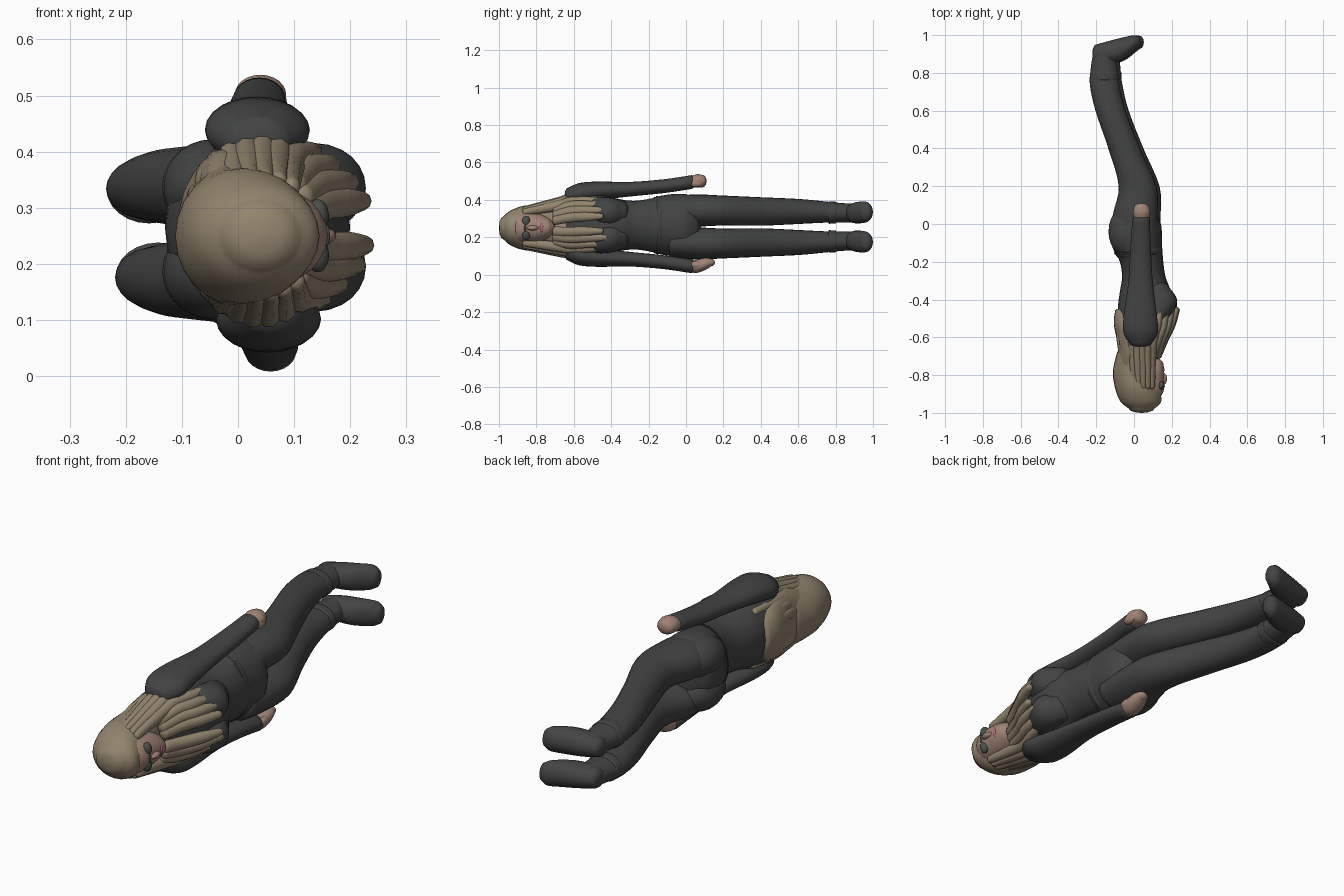
import bpy, bmesh, math
from mathutils import Vector


def material(name, rgb):
    m = bpy.data.materials.new(name)
    m.diffuse_color = (*rgb, 1)
    return m


CLOTH = material("dark_cloth", (0.055, 0.058, 0.056))
SEAM = material("seam_cloth", (0.035, 0.037, 0.036))
HAIR = material("blond_hair", (0.29, 0.23, 0.155))
SKIN = material("skin", (0.36, 0.23, 0.18))
LIPS = material("lips", (0.42, 0.14, 0.18))
LENS = material("dark_lens", (0.07, 0.08, 0.07))


def finish(name, bm, mat):
    bmesh.ops.recalc_face_normals(bm, faces=bm.faces)
    me = bpy.data.meshes.new(name)
    bm.to_mesh(me)
    bm.free()
    me.materials.append(mat)
    for p in me.polygons:
        p.use_smooth = True
    ob = bpy.data.objects.new(name, me)
    bpy.context.collection.objects.link(ob)
    return ob


def spline(rows, steps=4):
    out = []
    for i in range(len(rows) - 1):
        p = [rows[max(0, min(len(rows) - 1, i + k))] for k in (-1, 0, 1, 2)]
        for s in range(steps):
            t = s / steps
            out.append([0.5 * (2 * b + (c - a) * t + (2 * a - 5 * b + 4 * c - d) * t * t
                        + (3 * b - a - 3 * c + d) * t ** 3) for a, b, c, d in zip(*p)])
    return out + [list(rows[-1])]


def loft(name, rows, mat, cap=0.02, axis="y", sides=24):
    """Skin elliptical rings (along, across, z, r_across, r_z) with rounded ends."""
    rings = spline(rows)
    for end, sign in ((0, -1), (-1, 1)):
        t, a, z, ra, rz = rings[end]
        extra = [[t + sign * cap * math.sin(q), a, z, ra * math.cos(q), rz * math.cos(q)]
                 for q in (0.5, 1.0, 1.5)]
        rings = extra[::-1] + rings if sign < 0 else rings + extra
    bm = bmesh.new()
    loops = []
    for t, a, z, ra, rz in rings:
        loop = []
        for k in range(sides):
            q = 2 * math.pi * k / sides
            u, w = a + ra * math.cos(q), z + rz * math.sin(q)
            loop.append(bm.verts.new((u, t, w) if axis == "y" else (t, u, w)))
        loops.append(loop)
    for l0, l1 in zip(loops, loops[1:]):
        for k in range(sides):
            j = (k + 1) % sides
            bm.faces.new((l0[k], l0[j], l1[j], l1[k]))
    bm.faces.new(loops[0])
    bm.faces.new(loops[-1])
    return finish(name, bm, mat)


def ball(name, loc, radii, mat):
    bm = bmesh.new()
    bmesh.ops.create_uvsphere(bm, u_segments=24, v_segments=14, radius=1)
    for v in bm.verts:
        v.co = Vector([c * r + l for c, r, l in zip(v.co, radii, loc)])
    return finish(name, bm, mat)


def mirrored(rows, mid, s, dx=0.0, axis="y"):
    if axis == "y":
        return [(t, a + dx, mid + s * z, ra, rz) for t, a, z, ra, rz in rows]
    return [(t + dx, a, mid + s * z, ra, rz) for t, a, z, ra, rz in rows]


# torso and hips
loft("shirt", [(-0.67, 0.03, 0.255, 0.05, 0.06), (-0.63, 0.03, 0.26, 0.08, 0.16),
               (-0.57, 0.035, 0.265, 0.11, 0.20), (-0.45, 0.055, 0.265, 0.14, 0.165),
               (-0.36, 0.06, 0.265, 0.135, 0.14), (-0.28, 0.052, 0.265, 0.115, 0.13),
               (-0.2, 0.04, 0.265, 0.115, 0.14), (-0.13, 0.02, 0.265, 0.13, 0.157)], CLOTH)
loft("hips", [(-0.17, 0.028, 0.265, 0.122, 0.15), (-0.08, 0.01, 0.265, 0.138, 0.165),
              (0.0, 0.01, 0.265, 0.133, 0.165), (0.05, 0.015, 0.265, 0.10, 0.14)], CLOTH, 0.03)
loft("waistband", [(-0.16, 0.024, 0.265, 0.127, 0.155), (-0.15, 0.022, 0.265, 0.129, 0.157)],
     SEAM, 0.005)
loft("neck", [(-0.76, 0.03, 0.252, 0.055, 0.055), (-0.62, 0.04, 0.258, 0.065, 0.07)], SKIN)

LEG = [(-0.08, 0.01, 0.085, 0.115, 0.078), (0.05, 0.013, 0.088, 0.118, 0.086),
       (0.2, 0.025, 0.088, 0.1, 0.08), (0.4, -0.045, 0.083, 0.085, 0.076),
       (0.6, -0.118, 0.083, 0.08, 0.067), (0.74, -0.15, 0.08, 0.078, 0.057),
       (0.83, -0.152, 0.076, 0.07, 0.052), (0.91, -0.15, 0.074, 0.06, 0.05)]
FOOT = [(-0.195, 0.90, 0.073, 0.05, 0.042), (-0.13, 0.908, 0.074, 0.06, 0.054),
        (-0.06, 0.926, 0.077, 0.06, 0.058), (0.0, 0.955, 0.08, 0.044, 0.056),
        (0.022, 0.962, 0.08, 0.034, 0.046)]
ARM = [(-0.63, 0.035, 0.15, 0.06, 0.045), (-0.57, 0.035, 0.165, 0.092, 0.055),
       (-0.47, 0.033, 0.178, 0.086, 0.05), (-0.3, 0.035, 0.187, 0.064, 0.039),
       (-0.12, 0.035, 0.203, 0.054, 0.037), (0.03, 0.038, 0.225, 0.046, 0.037)]
HAND = [(0.02, 0.038, 0.227, 0.036, 0.028), (0.06, 0.04, 0.231, 0.046, 0.036),
        (0.09, 0.04, 0.23, 0.04, 0.033)]
LONG_HAND = [(0.02, 0.038, 0.227, 0.036, 0.03), (0.06, 0.04, 0.225, 0.044, 0.035),
             (0.105, 0.042, 0.212, 0.04, 0.032), (0.135, 0.045, 0.205, 0.028, 0.02)]

# limbs on both sides
for side, s, dleg, darm, hand in (("upper", 1, -0.006, 0.0, HAND),
                                  ("lower", -1, 0.01, 0.02, LONG_HAND)):
    loft(side + "_leg", mirrored(LEG, 0.255, s, dleg), CLOTH)
    loft(side + "_boot", mirrored(FOOT, 0.255, s, dleg, "x"), CLOTH, axis="x")
    ankle = [(t, -0.152, 0.077, 0.076, r) for t, r in ((0.765, 0.06), (0.8, 0.058))]
    loft(side + "_boot_cuff", mirrored(ankle, 0.255, s, dleg), CLOTH, 0.01)
    loft(side + "_sleeve", mirrored(ARM, 0.27, s, darm), CLOTH)
    loft(side + "_hand", mirrored(hand, 0.27, s, darm), SKIN)
    ball(side + "_thumb", (0.07 + darm, 0.055, 0.27 + s * 0.218), (0.017, 0.036, 0.02), SKIN)
    # bust slopes gently into the shirt
    loft(side + "_bust", mirrored([(-0.54, 0.08, 0.075, 0.065, 0.06), (-0.47, 0.125, 0.072, 0.082, 0.078),
                                   (-0.40, 0.145, 0.07, 0.083, 0.076), (-0.34, 0.12, 0.065, 0.07, 0.065)],
                                  0.265, s), CLOTH, 0.035)
    ball(side + "_buttock", (-0.045, -0.04, 0.262 + s * 0.075), (0.09, 0.13, 0.085), CLOTH)

# head and face
loft("face", [(-0.95, 0.05, 0.25, 0.06, 0.06), (-0.89, 0.06, 0.25, 0.095, 0.085),
              (-0.80, 0.065, 0.25, 0.095, 0.08), (-0.74, 0.08, 0.25, 0.075, 0.056),
              (-0.72, 0.085, 0.25, 0.055, 0.038)], SKIN)
ball("nose", (0.155, -0.82, 0.25), (0.02, 0.032, 0.014), SKIN)
ball("lips", (0.15, -0.772, 0.25), (0.012, 0.012, 0.026), LIPS)
for s in (-1, 1):
    ball("glasses_lens", (0.142, -0.855, 0.25 + s * 0.035), (0.02, 0.022, 0.03), LENS)
ball("glasses_bridge", (0.157, -0.86, 0.25), (0.007, 0.006, 0.02), LENS)

# hair cap and hanging back hair
loft("hair_cap", [(-0.975, 0.04, 0.25, 0.07, 0.062), (-0.94, 0.036, 0.25, 0.108, 0.092),
                  (-0.87, 0.018, 0.25, 0.118, 0.118), (-0.78, 0.0, 0.25, 0.112, 0.123),
                  (-0.68, 0.0, 0.255, 0.09, 0.135)], HAIR, 0.025)
loft("hair_back", [(-0.75, -0.025, 0.255, 0.065, 0.115), (-0.65, -0.02, 0.26, 0.065, 0.145),
                   (-0.53, -0.025, 0.262, 0.082, 0.135), (-0.46, -0.025, 0.262, 0.075, 0.10)], HAIR)

# hair locks hanging around head, over shoulders and chest
for i, deg in enumerate(range(15, 156, 14)):
    for s in (-1, 1):
        q = math.radians(deg + 3 * s)
        c, n = math.cos(q), s * math.sin(q)
        front = deg < 70
        side = 70 <= deg < 115
        end = (-0.43 if front else -0.56 if side else -0.47) + 0.025 * (i % 3 - 1)
        reach = 0.155 if front else 0.12
        wide = 0.026 if front else 0.022
        path = [(-0.86, 0.045 + 0.1 * c, 0.25 + 0.1 * n, 0.016, 0.019),
                (-0.69, 0.04 + 0.10 * c, 0.255 + 0.13 * n, 0.028, 0.030),
                (-0.62, 0.04 + 0.118 * c, 0.26 + 0.148 * n, wide, 0.028)]
        if not side:
            path.append((-0.54, 0.042 + reach * c, 0.263 + 0.15 * n, wide, 0.026))
        path.append((end, 0.045 + (reach + 0.03 * front) * c, 0.265 + 0.152 * n, 0.017, 0.017))
        if deg < 50:
            path[:2] = [(-0.7, 0.04 + 0.085 * c, 0.255 + 0.12 * n, 0.024, 0.028)]
        loft("hair_lock", path, HAIR, 0.015, sides=10)
